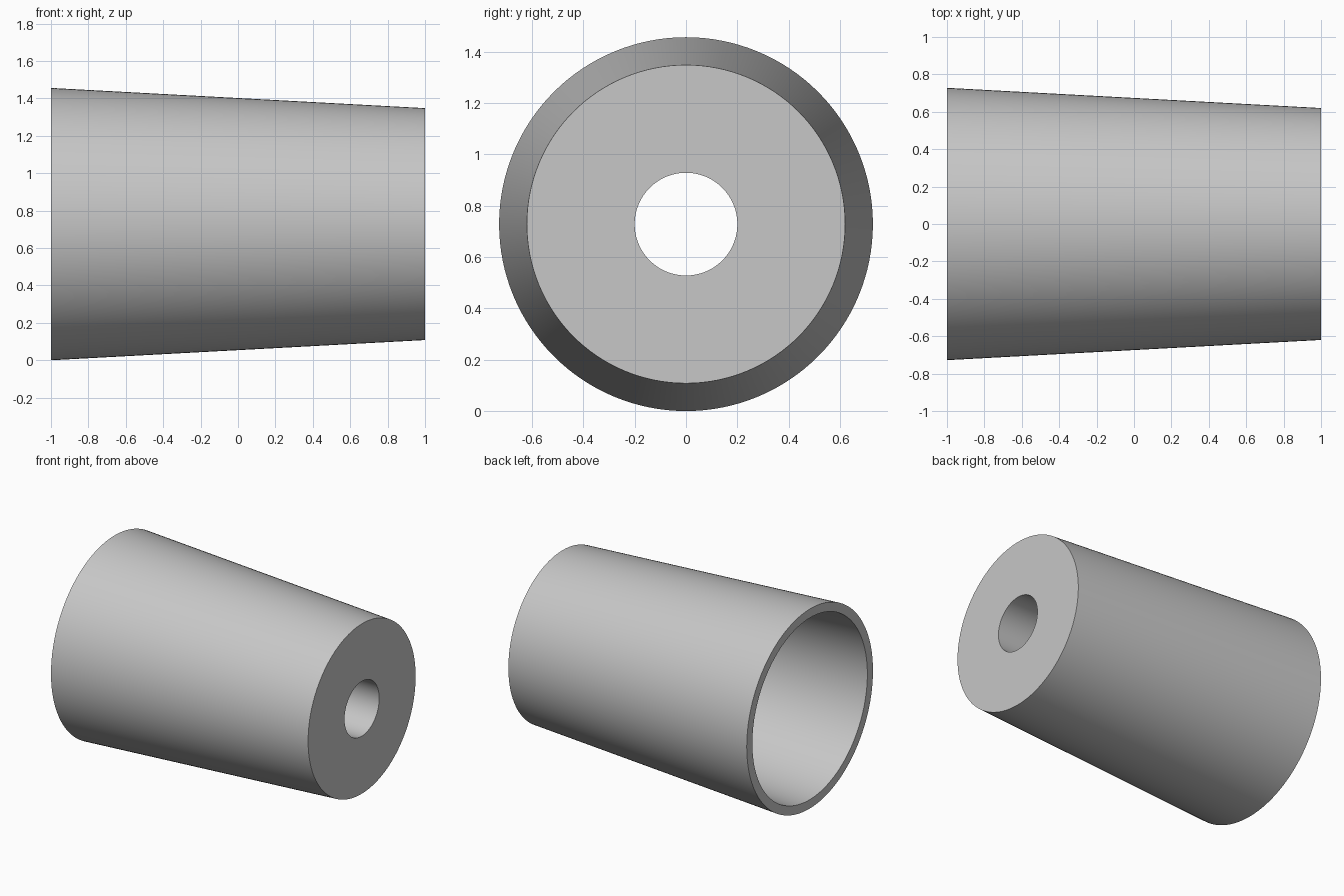
import bpy
import bmesh
import math
from mathutils import Matrix, Vector

cube = bpy.data.objects.get("Cube")
if cube:
    bpy.data.objects.remove(cube, do_unlink=True)

# One plain grey for the whole sleeve
grey = bpy.data.materials.new("light_grey")
grey.use_nodes = True
colour = (0.57, 0.57, 0.57, 1.0)
grey.diffuse_color = colour
grey.node_tree.nodes["Principled BSDF"].inputs["Base Color"].default_value = colour

WIDE, NARROW = 0.728, 0.62   # outer radii at the open and closed ends
WALL = 0.065                 # thickness of the rim
BORE = 0.2                   # radius of the hole in the end wall
FLOOR = 0.4                  # x position of the cavity floor
SEGMENTS = 128


def outer_radius(x):
    return WIDE + (NARROW - WIDE) * (x + 1) / 2


# Closed cross-section as (x, radius): outer taper, end face, bore, floor, cavity, rim
profile = [
    (-1, WIDE),
    (1, NARROW),
    (1, BORE),
    (FLOOR, BORE),
    (FLOOR, outer_radius(FLOOR) - WALL),
    (-1, WIDE - WALL),
]

# Revolve the cross-section around the x axis
bm = bmesh.new()
rings = []
for i in range(SEGMENTS):
    turn = Matrix.Rotation(math.tau * i / SEGMENTS, 3, "X")
    rings.append([bm.verts.new(turn @ Vector((x, 0, r))) for x, r in profile])
for i, ring in enumerate(rings):
    following = rings[(i + 1) % SEGMENTS]
    for j in range(len(profile)):
        k = (j + 1) % len(profile)
        bm.faces.new((ring[j], ring[k], following[k], following[j]))
bmesh.ops.recalc_face_normals(bm, faces=bm.faces)

mesh = bpy.data.meshes.new("tapered_sleeve")
bm.to_mesh(mesh)
bm.free()
mesh.materials.append(grey)

sleeve = bpy.data.objects.new("tapered_sleeve", mesh)
sleeve.location.z = WIDE
bpy.context.collection.objects.link(sleeve)

# Smooth round walls with crisp rims
bpy.ops.object.select_all(action="DESELECT")
sleeve.select_set(True)
bpy.context.view_layer.objects.active = sleeve
bpy.ops.object.shade_smooth_by_angle(angle=math.radians(30))
